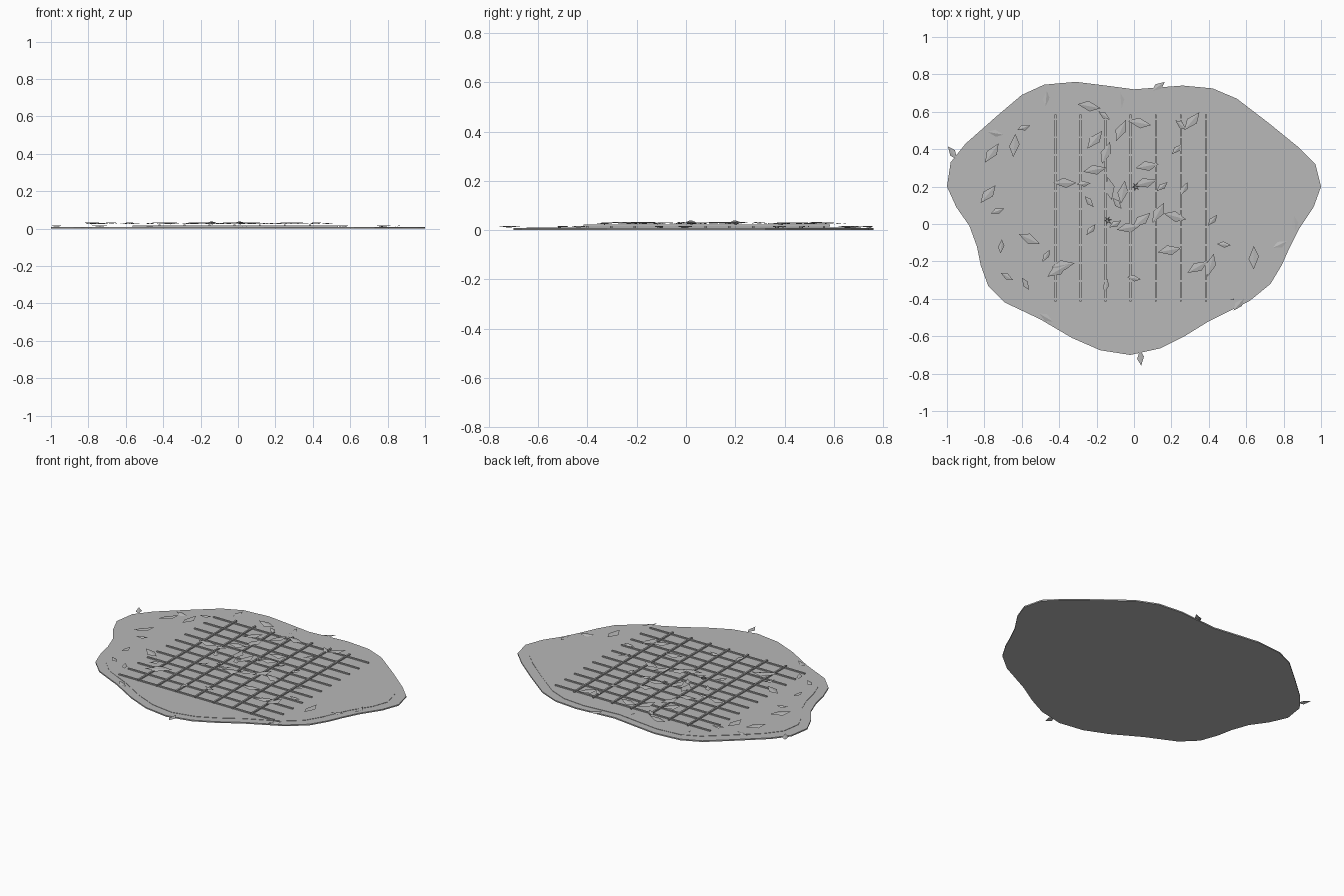
import bpy, bmesh, math, random
from mathutils import Matrix, Vector

if "Cube" in bpy.data.objects:
    bpy.data.objects.remove(bpy.data.objects["Cube"])

random.seed(4)


def make_mat(name, v):
    m = bpy.data.materials.new(name)
    m.diffuse_color = (v, v, v, 1)
    m.use_nodes = True
    m.node_tree.nodes["Principled BSDF"].inputs["Base Color"].default_value = m.diffuse_color
    return m


GREY = make_mat("plain grey", 0.48)


def finish(bm, name):
    me = bpy.data.meshes.new(name)
    bm.to_mesh(me)
    bm.free()
    me.materials.append(GREY)
    ob = bpy.data.objects.new(name, me)
    bpy.context.collection.objects.link(ob)
    return ob


# ground patch: thin irregular slab with a slightly smaller raised layer
OUTLINE = [(0, .72), (.26, .74), (.42, .725), (.55, .67), (.72, .54), (.88, .41),
           (.97, .32), (1, .2), (.96, .09), (.88, -.03), (.83, -.13), (.79, -.22),
           (.73, -.32), (.62, -.41), (.4, -.52), (.27, -.6), (.14, -.665), (-.02, -.7),
           (-.18, -.675), (-.33, -.61), (-.5, -.51), (-.69, -.42), (-.78, -.33),
           (-.82, -.22), (-.84, -.12), (-.88, -.01), (-.95, .09), (-1, .2), (-.98, .33),
           (-.9, .43), (-.73, .58), (-.6, .69), (-.48, .745), (-.31, .76), (-.15, .74)]


def slab(name, scale, z0, z1):
    bm = bmesh.new()
    cy = 0.05
    pts = [(x * scale, cy + (y - cy) * scale) for x, y in reversed(OUTLINE)]
    lo = [bm.verts.new((x, y, z0)) for x, y in pts]
    hi = [bm.verts.new((x, y, z1)) for x, y in pts]
    bm.faces.new(hi)
    bm.faces.new(lo[::-1])
    n = len(pts)
    for i in range(n):
        j = (i + 1) % n
        bm.faces.new((lo[i], lo[j], hi[j], hi[i]))
    return finish(bm, name)


slab("ground_patch", 1.0, 0.0, 0.008)
slab("ground_inner_layer", 0.93, 0.007, 0.010)


# lattice of thin sticks: cross sticks below, long sticks on top
def stick(bm, centre, size):
    bmesh.ops.create_cube(bm, size=1, matrix=Matrix.Translation(centre) @ Matrix.Diagonal((*size, 1)))


bm = bmesh.new()
for i in range(11):
    stick(bm, (-0.015, -0.40 + i * 0.096, 0.0125), (1.1, 0.010, 0.009))
finish(bm, "cross_sticks")
bm = bmesh.new()
for i in range(7):
    stick(bm, (-0.42 + i * 0.134, 0.085, 0.019), (0.010, 1.0, 0.009))
finish(bm, "long_sticks")


# leaves: folded diamond, two faces either side of a raised crease
def leaf(bm, x, y, z, deg, length, tilt=0.0):
    w = length * 0.22
    rot = Matrix.Rotation(math.radians(deg), 4, 'Z') @ Matrix.Rotation(tilt, 4, 'X')
    mat = Matrix.Translation((x, y, z)) @ rot
    shape = [(-length / 2, 0, .002), (length * .06, -w, -.003),
             (length / 2, 0, .002), (-length * .06, w, -.003)]
    a, b, c, d = [bm.verts.new(mat @ Vector(p)) for p in shape]
    bm.faces.new((a, b, c))
    bm.faces.new((a, c, d))


# x, y, heading of the leaves that lie on the lattice
LARGE = [(-.24, .63, 170), (-.21, .45, 50), (-.07, .5, 65), (.03, .54, 170),
         (.31, .55, 50), (-.64, .42, 85), (-.76, .38, 55), (-.37, .22, 0),
         (-.21, .29, 10), (-.13, .19, 100), (.07, .31, 10), (.06, .22, 15),
         (-.78, .16, 50), (.13, .06, 60), (.22, .04, 165), (.04, .02, 40),
         (-.03, -.02, 10), (-.56, -.08, 155), (-.38, -.22, 10), (-.41, -.25, 30),
         (.19, -.14, 10), (.34, -.23, 30), (.41, -.22, 75), (.64, -.18, 90),
         (-.15, .38, 70), (-.06, .17, 80)]
SMALL = [(-.59, .515, 20), (.25, .53, 140), (-.16, .58, 145), (.23, .4, 45),
         (-.27, .215, 5), (.27, .19, 65), (-.24, .12, 130), (-.73, .07, 20),
         (.42, .02, 50), (-.23, -.03, 50), (-.47, -.17, 60), (-.71, -.12, 85),
         (-.68, -.28, 150), (-.58, -.32, 120), (-.15, -.33, 80), (0, -.29, 170),
         (.48, -.11, 175), (-.09, .11, 130), (-.1, 0, 30), (.15, .2, 40)]
# leaves resting lower, around the rim
RIM = [(-.97, .38, 125), (-.47, .67, 85), (-.07, .66, 95), (.13, .735, 35),
       (.78, -.11, 25), (.86, 0, 95), (.56, -.43, 50), (.035, -.715, 95),
       (-.47, -.5, 150), (-.74, .485, 170)]

bm = bmesh.new()
for x, y, a in LARGE:
    leaf(bm, x, y, .029 + random.uniform(-.002, .002), a, .125, random.uniform(-.06, .06))
for x, y, a in SMALL:
    leaf(bm, x, y, .029 + random.uniform(-.002, .002), a, .075, random.uniform(-.06, .06))
finish(bm, "lattice_leaves")
bm = bmesh.new()
for x, y, a in RIM:
    leaf(bm, x, y, .014, a, .085, random.uniform(-.1, .1))
finish(bm, "rim_leaves")

# two tiny curled leaf clumps standing up
bm = bmesh.new()
for x, y in ((.01, .2), (-.14, .02)):
    for k in range(3):
        leaf(bm, x, y, .032, k * 60 + 10, .045, 1.1)
finish(bm, "curled_leaves")
